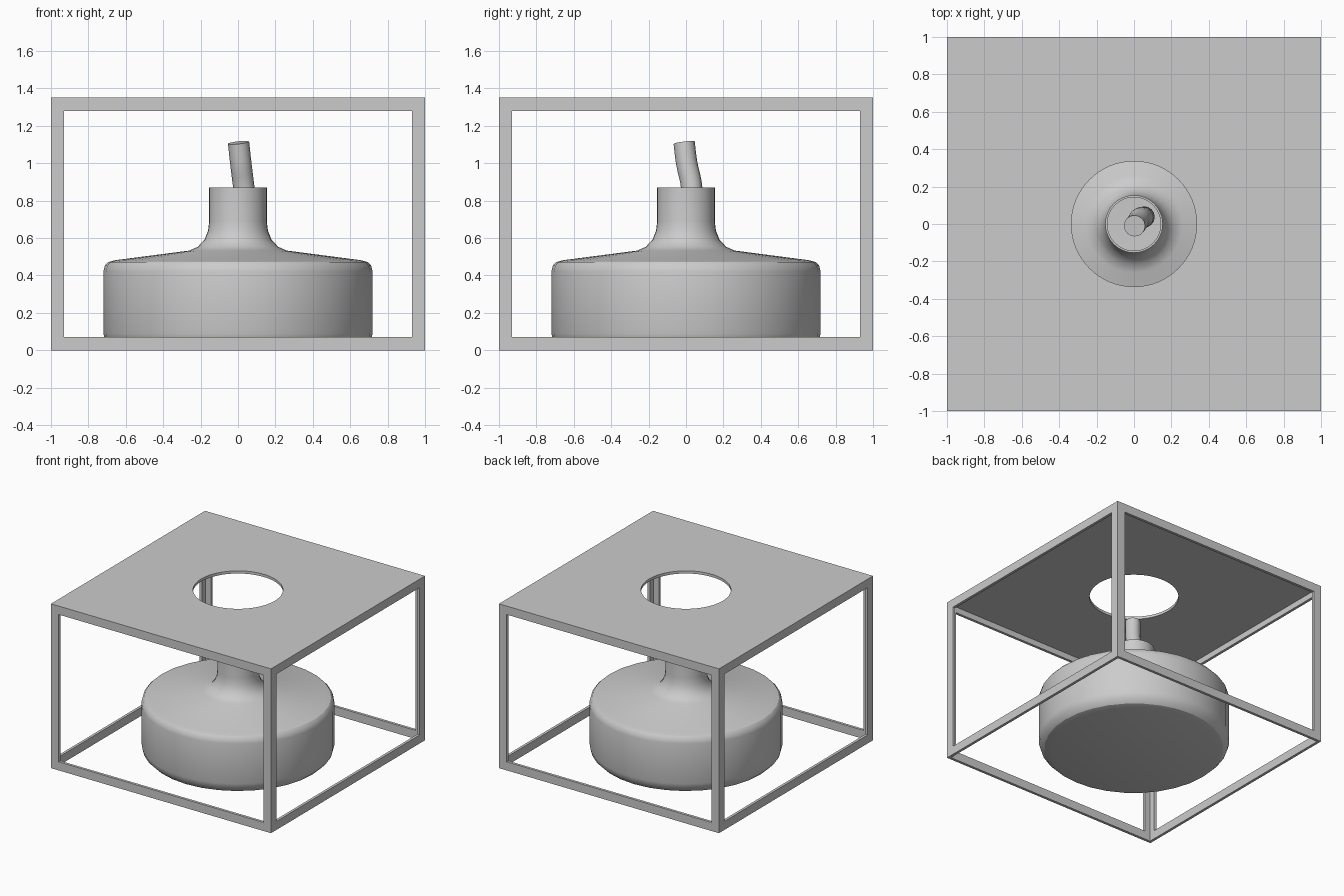
import bpy, bmesh, math
from mathutils import Vector

if "Cube" in bpy.data.objects:
    bpy.data.objects.remove(bpy.data.objects["Cube"])

H, BAR, T = 1.35, 0.07, 0.022   # frame height, border width, sheet thickness


def finish(obj, angle=30):
    """Turn curves and modifiers into a mesh and set the shading."""
    bpy.ops.object.select_all(action='DESELECT')
    obj.select_set(True)
    bpy.context.view_layer.objects.active = obj
    bpy.ops.object.convert(target='MESH')
    bpy.ops.object.shade_smooth_by_angle(angle=math.radians(angle))


def rect(x0, x1, y0, y1):
    return [(x0, y0), (x1, y0), (x1, y1), (x0, y1)]


def sheet(name, outer, hole, loc, rot):
    """Flat sheet with one cut-out."""
    cu = bpy.data.curves.new(name, 'CURVE')
    cu.dimensions = '2D'
    cu.fill_mode = 'BOTH'
    cu.extrude = T / 2
    for pts in (outer, hole):
        sp = cu.splines.new('POLY')
        sp.points.add(len(pts) - 1)
        for p, (x, y) in zip(sp.points, pts):
            p.co = (x, y, 0, 1)
        sp.use_cyclic_u = True
    obj = bpy.data.objects.new(name, cu)
    obj.location, obj.rotation_euler = loc, rot
    bpy.context.collection.objects.link(obj)
    finish(obj)


# top plate with round opening
circle = [(0.335 * math.cos(a), 0.335 * math.sin(a))
          for a in (i * math.tau / 64 for i in range(64))]
sheet("top_plate", rect(-1, 1, -1, 1), circle, (0, 0, H - T / 2), (0, 0, 0))

# four open side frames
opening = rect(-1 + BAR, 1 - BAR, BAR, H - BAR)
e = 1 - T / 2
for name, loc, turn, w in (("front_frame", (0, -e, 0), 0, 1),
                           ("back_frame", (0, e, 0), 0, 1),
                           ("left_frame", (-e, 0, 0), 90, 1 - T),
                           ("right_frame", (e, 0, 0), 90, 1 - T)):
    sheet(name, rect(-w, w, 0, H - T), opening, loc,
          (math.pi / 2, 0, math.radians(turn)))

# hollow bottle, turned from its outer profile
profile = [(0, 0), (0.63, 0), (0.675, 0.012), (0.708, 0.045), (0.72, 0.09),
           (0.72, 0.42), (0.712, 0.452), (0.695, 0.471), (0.66, 0.481),
           (0.26, 0.533), (0.215, 0.553), (0.18, 0.59), (0.16, 0.64),
           (0.154, 0.69), (0.154, 0.87)]
bm = bmesh.new()
vs = [bm.verts.new((r, 0, z)) for r, z in profile]
edges = [bm.edges.new(p) for p in zip(vs, vs[1:])]
bmesh.ops.spin(bm, geom=vs + edges, cent=(0, 0, 0), axis=(0, 0, 1),
               angle=math.tau, steps=32)
bmesh.ops.remove_doubles(bm, verts=bm.verts[:], dist=1e-4)
bmesh.ops.recalc_face_normals(bm, faces=bm.faces[:])
bm.normal_update()
low = min(bm.faces, key=lambda f: f.calc_center_median().z)
if low.normal.z > 0:
    bmesh.ops.reverse_faces(bm, faces=bm.faces[:])
me = bpy.data.meshes.new("bottle")
bm.to_mesh(me)
bm.free()
bottle = bpy.data.objects.new("bottle", me)
bpy.context.collection.objects.link(bottle)
wall = bottle.modifiers.new("wall", 'SOLIDIFY')
wall.thickness = 0.011
wall.offset = -1
finish(bottle)

# bent tube standing in the bottle
cu = bpy.data.curves.new("tube", 'CURVE')
cu.dimensions = '3D'
cu.bevel_depth = 0.057
cu.bevel_resolution = 6
cu.use_fill_caps = True
path = [(0.045, 0.035, 0.02), (0.047, 0.035, 0.74), (0.03, 0.029, 0.88),
        (0.015, 0.004, 1.0), (0.003, -0.01, 1.11)]
sp = cu.splines.new('BEZIER')
sp.bezier_points.add(len(path) - 1)
for p, co in zip(sp.bezier_points, path):
    p.co = Vector(co)
    p.handle_left_type = p.handle_right_type = 'AUTO'
sp.resolution_u = 6
tube = bpy.data.objects.new("tube", cu)
bpy.context.collection.objects.link(tube)
finish(tube, 40)
